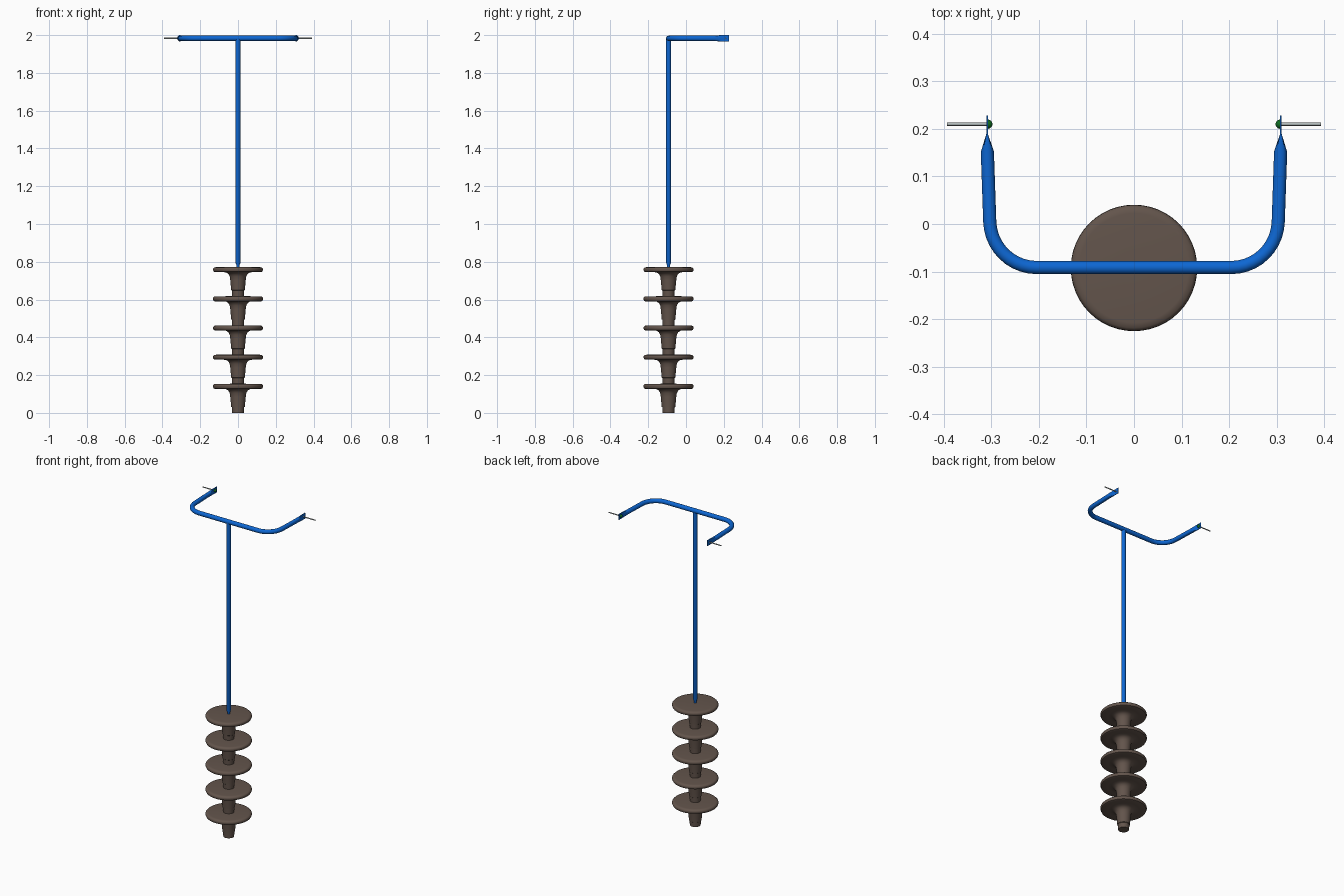
import bpy, bmesh, math
from mathutils import Vector

if "Cube" in bpy.data.objects:
    bpy.data.objects.remove(bpy.data.objects["Cube"])

YC = -0.0925      # axis of the insulator string and rod
ZB = 1.983        # height of the handle bar


def material(name, rgb):
    m = bpy.data.materials.new(name)
    m.diffuse_color = (*rgb, 1)
    m.use_nodes = True
    m.node_tree.nodes["Principled BSDF"].inputs["Base Color"].default_value = m.diffuse_color
    return m


blue = material("blue paint", (0.004, 0.135, 0.65))
brown = material("brown ceramic", (0.125, 0.09, 0.072))
green = material("dark green", (0.005, 0.16, 0.015))
steel = material("steel grey", (0.45, 0.5, 0.5))


def skin(name, rings, mat, angle=40):
    """Join rings of points into a capped tube."""
    bm = bmesh.new()
    loops = [[bm.verts.new(p) for p in r] for r in rings]
    n = len(loops[0])
    for a, b in zip(loops, loops[1:]):
        for i in range(n):
            bm.faces.new((a[i], a[(i + 1) % n], b[(i + 1) % n], b[i]))
    bm.faces.new(loops[0])
    bm.faces.new(loops[-1])
    bmesh.ops.recalc_face_normals(bm, faces=bm.faces)
    me = bpy.data.meshes.new(name)
    bm.to_mesh(me)
    bm.free()
    me.materials.append(mat)
    ob = bpy.data.objects.new(name, me)
    bpy.context.collection.objects.link(ob)
    bpy.context.view_layer.objects.active = ob
    ob.select_set(True)
    bpy.ops.object.shade_smooth_by_angle(angle=math.radians(angle))
    ob.select_set(False)
    return ob


def lathe(name, profile, origin, axis, mat, n=48):
    """Revolve (radius, distance) pairs round an axis."""
    axis = Vector(axis)
    u = axis.orthogonal().normalized()
    v = axis.cross(u)
    o = Vector(origin)
    ang = [2 * math.pi * i / n for i in range(n)]
    return skin(name, [[o + axis * h + (u * math.cos(t) + v * math.sin(t)) * r
                        for t in ang] for r, h in profile], mat)


# five stacked ceramic discs with flared necks
disc = [(0.031, 0), (0.033, 0.03), (0.036, 0.032), (0.041, 0.085),
        (0.044, 0.105), (0.051, 0.118), (0.064, 0.126), (0.09, 0.128),
        (0.122, 0.127), (0.129, 0.130), (0.133, 0.139), (0.132, 0.146),
        (0.126, 0.152), (0.115, 0.1535), (0.02, 0.1545)]
for k in range(5):
    lathe(f"insulator_disc_{k + 1}", disc, (0, YC, 0.1545 * k), (0, 0, 1), brown)

# upright rod, tapered at the foot
lathe("upright_rod", [(0.008, 0.765), (0.008, 0.782), (0.013, 0.795), (0.013, ZB)],
      (0, YC, 0), (0, 0, 1), blue, 32)

# U-shaped handle bar: right half of the path, with half width and half height
R = 0.0138
half = [(0.0, -0.0915, R, R), (0.205, -0.0915, R, R)]
for i in range(1, 11):
    t = math.radians(88 * i / 10)
    half.append((0.205 + 0.0985 * math.sin(t), 0.008 - 0.0995 * math.cos(t), R, R))
half += [(0.3085, 0.152, R, R), (0.309, 0.19, 0.0015, 0.018),
         (0.309, 0.228, 0.0015, 0.018)]
path = [(-x, y, w, h) for x, y, w, h in reversed(half[1:])] + half
rings = []
for i, (x, y, w, h) in enumerate(path):
    a, b = path[max(i - 1, 0)], path[min(i + 1, len(path) - 1)]
    d = Vector((b[0] - a[0], b[1] - a[1], 0)).normalized()
    side = Vector((d.y, -d.x, 0))
    flat = h > R          # flattened ends get a squarer section
    ring = []
    for j in range(24):
        c, s = math.cos(math.tau * j / 24), math.sin(math.tau * j / 24)
        if flat:
            m = max(abs(c), abs(s))
            c, s = c / m, s / m
        ring.append(Vector((x, y, ZB)) + side * c * w + Vector((0, 0, s * h)))
    rings.append(ring)
skin("handle_bar", rings, blue, 35)

# pin and domed head on each flattened end
for name, s in (("left", -1), ("right", 1)):
    lathe(f"{name}_pin", [(0.0033, 0), (0.0033, 0.085)],
          (s * 0.308, 0.21, ZB), (s, 0, 0), steel, 16)
    dome = [(0.0098 * math.cos(t), 0.0098 * math.sin(t))
            for t in [math.radians(a) for a in (0, 15, 30, 45, 60, 75, 88)]]
    lathe(f"{name}_pin_head", dome, (s * 0.3077, 0.21, ZB), (-s, 0, 0), green, 24)
